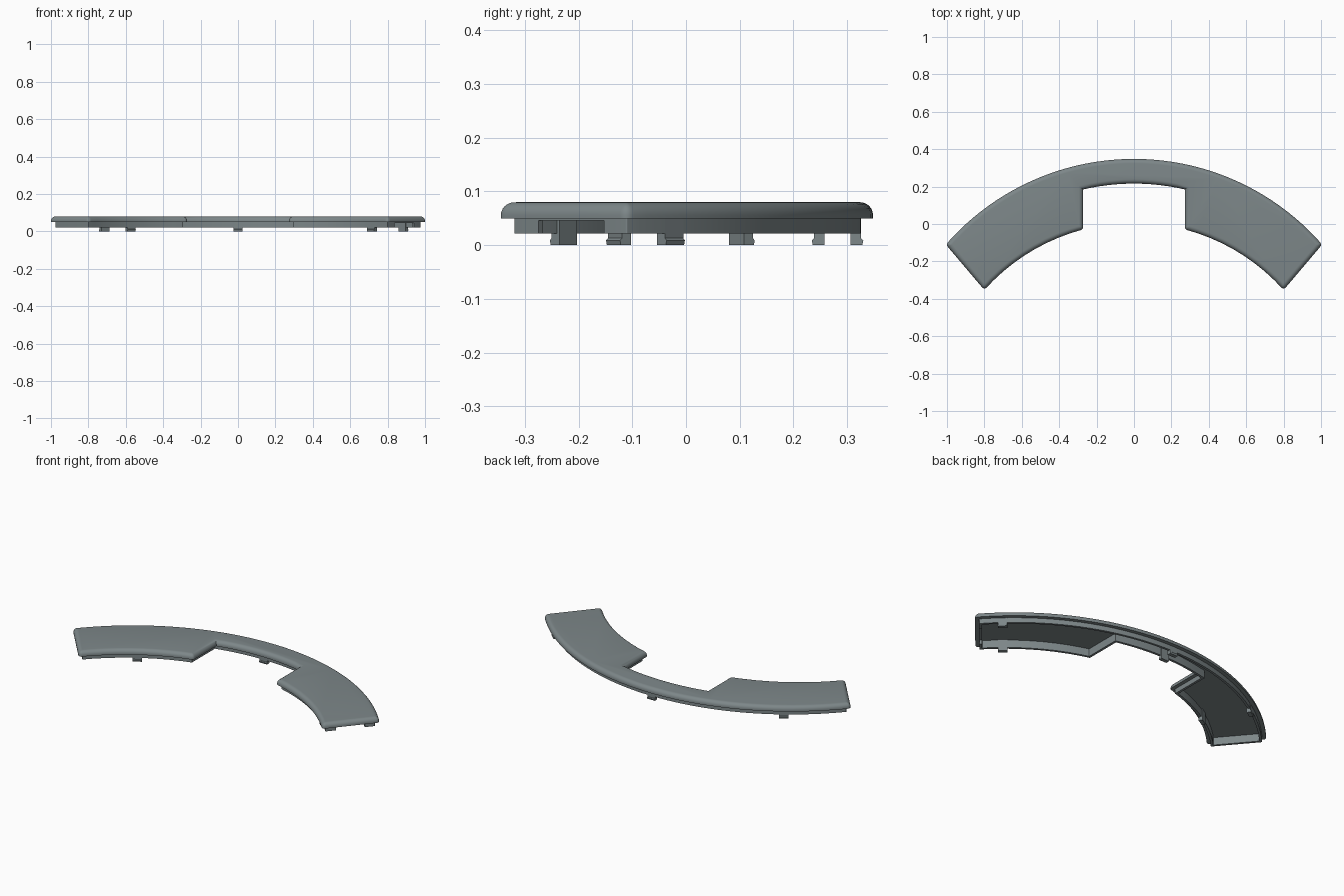
import bpy, bmesh, math
from mathutils import Vector

if "Cube" in bpy.data.objects:
    bpy.data.objects.remove(bpy.data.objects["Cube"])

grey = bpy.data.materials.new("slate grey")
grey.diffuse_color = (0.205, 0.242, 0.25, 1)
grey.use_nodes = True
grey.node_tree.nodes["Principled BSDF"].inputs["Base Color"].default_value = grey.diffuse_color

OUT_C, OUT_R = -0.986, 1.334      # outer arc centre y and radius
NOTCH_R = 1.202                   # back of the notch, same centre as outer arc
IN_C, IN_R = -1.065, 1.071        # inner arc
NOTCH_X = 0.272
WALL = 0.022                      # wall inset from the lip


def arc(cy, r, x0, x1, n):
    a0, a1 = math.asin(x0 / r), math.asin(x1 / r)
    return [Vector((r * math.sin(a0 + (a1 - a0) * i / n),
                    cy + r * math.cos(a0 + (a1 - a0) * i / n))) for i in range(n + 1)]


# Counter-clockwise plan outline
base = (arc(OUT_C, OUT_R, 1.006, -1.006, 44)
        + arc(IN_C, IN_R, -0.8, -NOTCH_X, 9)
        + arc(OUT_C, NOTCH_R, -NOTCH_X, NOTCH_X, 12)
        + arc(IN_C, IN_R, NOTCH_X, 0.8, 9))


def edges(pts, i):
    return ((pts[i] - pts[i - 1]).normalized(),
            (pts[(i + 1) % len(pts)] - pts[i]).normalized())


def is_corner(i):
    e1, e2 = edges(base, i)
    return e1.x * e2.y - e1.y * e2.x > 0.4


corners = {i for i in range(len(base)) if is_corner(i)}


def offset(d):
    """Mitred inward offset."""
    res = []
    for i, p in enumerate(base):
        e1, e2 = edges(base, i)
        n1, n2 = Vector((-e1.y, e1.x)), Vector((-e2.y, e2.x))
        res.append(p + (n1 + n2) * (d / (1 + n1.dot(n2))))
    return res


def outline(d):
    """Offset outline with its outward corners rounded."""
    pts = offset(d)
    rad = max(0.003, 0.02 - d)
    res = []
    for i, p in enumerate(pts):
        if i not in corners:
            res.append(p)
            continue
        e1, e2 = edges(pts, i)
        t = rad * math.tan(e1.angle(e2) / 2)
        a, b = p - e1 * t, p + e2 * t
        for k in range(6):
            u = k / 5
            res.append(a * (1 - u) ** 2 + p * (2 * u * (1 - u)) + b * (u * u))
    return res


def finish(bm, name):
    bmesh.ops.recalc_face_normals(bm, faces=bm.faces)
    me = bpy.data.meshes.new(name)
    bm.to_mesh(me)
    bm.free()
    ob = bpy.data.objects.new(name, me)
    me.materials.append(grey)
    bpy.context.collection.objects.link(ob)
    return ob


# Cover: rounded top, lip, inset wall and hollow underside
B = 0.024
profile = [(B * (1 - math.sin(k * math.pi / 12)), 0.08 - B * (1 - math.cos(k * math.pi / 12)))
           for k in range(7)]
profile += [(0, 0.05), (WALL, 0.05), (WALL, 0.022), (0.036, 0.022), (0.036, 0.067)]
bm = bmesh.new()
loops = [[bm.verts.new((p.x, p.y, z)) for p in outline(d)] for d, z in profile]
for lo, hi in zip(loops, loops[1:]):
    for i in range(len(lo)):
        j = (i + 1) % len(lo)
        bm.faces.new((lo[i], lo[j], hi[j], hi[i]))
bm.faces.new(loops[0])
bm.faces.new(loops[-1])
cover = finish(bm, "curved_cover")

# Opening in the right end wall
bm = bmesh.new()
bmesh.ops.create_cube(bm, size=1)
cutter = finish(bm, "end_opening_cutter")
cutter.scale = (0.16, 0.08, 0.036)
cutter.location = (0.893, -0.217, 0.028)
cutter.rotation_euler.z = math.atan2(0.244, 0.206)
cutter.hide_render = True
cutter.hide_viewport = True
cut = cover.modifiers.new("end opening", 'BOOLEAN')
cut.object = cutter
cut.operation = 'DIFFERENCE'
cut.solver = 'EXACT'

bpy.context.view_layer.objects.active = cover
cover.select_set(True)
bpy.ops.object.shade_smooth_by_angle(angle=math.radians(35))


# Snap clips: hooked profile extruded along the wall
def clip(name, x, cy, r, inward):
    y = cy + math.sqrt(r * r - x * x)
    n = Vector((x, y - cy, 0)).normalized() * inward
    t = Vector((-n.y, n.x, 0))
    shape = [(0, 0.052), (0, 0.013), (-0.004, 0.009), (-0.002, 0), (0.02, 0), (0.02, 0.068)]
    bm = bmesh.new()
    sides = [[bm.verts.new(Vector((x, y, z)) + n * d + t * s) for d, z in shape]
             for s in (-0.025, 0.025)]
    bm.faces.new(sides[0])
    bm.faces.new(sides[1])
    for i in range(len(shape)):
        j = (i + 1) % len(shape)
        bm.faces.new((sides[0][i], sides[0][j], sides[1][j], sides[1][i]))
    finish(bm, name)


for i, x in enumerate((-0.72, 0, 0.89)):
    clip(f"outer_clip_{i + 1}", x, OUT_C, OUT_R - WALL, -1)
for i, x in enumerate((-0.57, 0.71)):
    clip(f"inner_clip_{i + 1}", x, IN_C, IN_R + WALL, 1)
clip("notch_clip", 0, OUT_C, NOTCH_R + WALL, 1)
